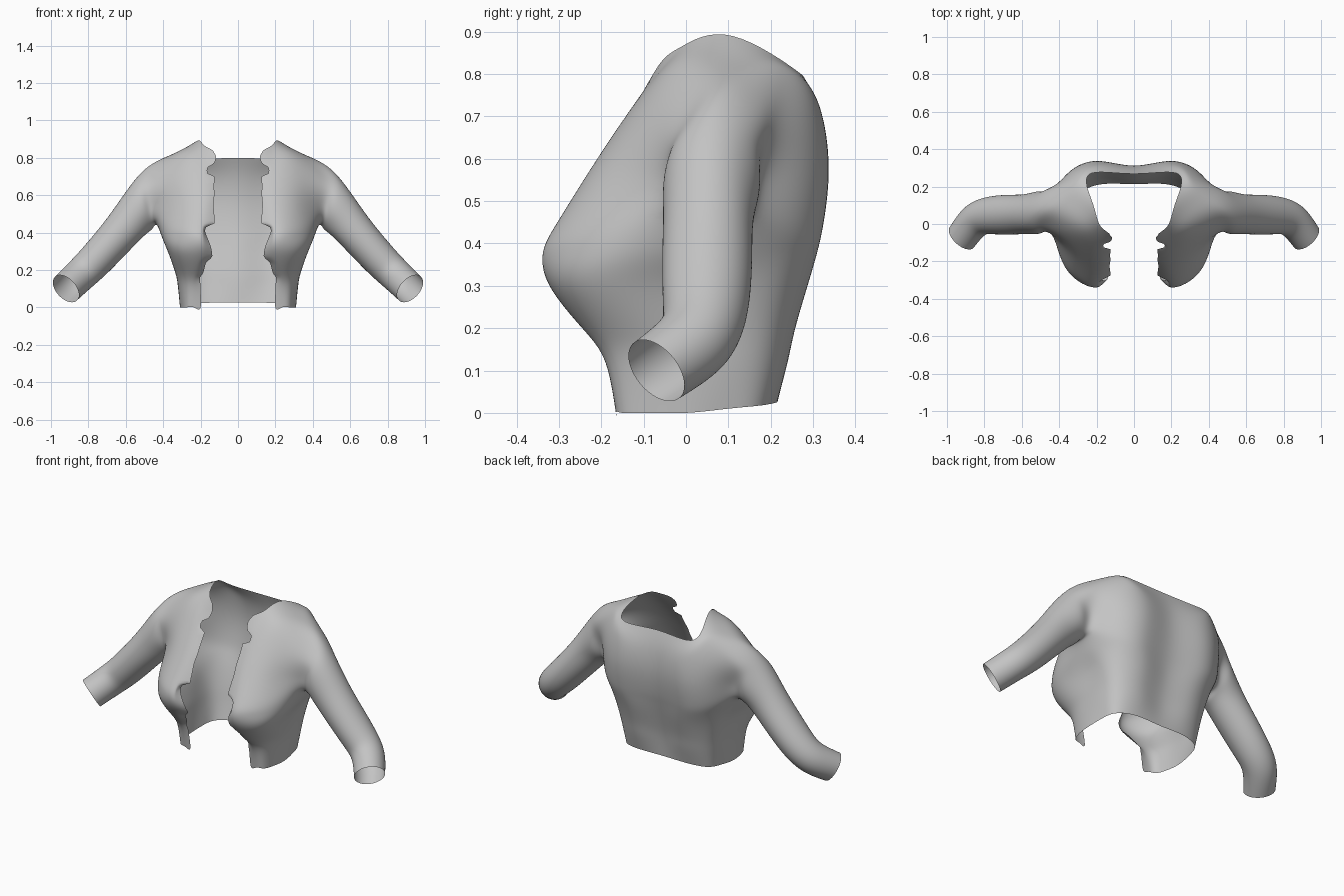
import bpy, bmesh, math
from mathutils import Vector

if "Cube" in bpy.data.objects:
    bpy.data.objects.remove(bpy.data.objects["Cube"])

# Body rows: front edge -> bust -> side -> back -> back centre, as (x, y[, z])
LOWER = [
    (0.00, [(.20, -.165), (.235, -.165), (.275, -.15), (.30, -.09), (.31, 0), (.30, .10, .01),
            (.265, .18, .018), (.15, .215, .025), (0, .213, .025)]),
    (0.12, [(.195, -.185), (.24, -.19), (.285, -.165), (.315, -.09), (.322, .01), (.315, .12),
            (.27, .205), (.15, .24), (0, .225)]),
    (0.20, [(.17, -.225), (.23, -.245), (.30, -.205), (.338, -.10), (.335, .03), (.325, .14),
            (.28, .22), (.16, .258), (0, .24)]),
    (0.30, [(.13, -.29), (.21, -.322), (.32, -.275), (.375, -.14), (.36, .04), (.35, .15),
            (.30, .24), (.17, .287), (0, .265)]),
    (0.38, [(.13, -.30), (.22, -.337), (.34, -.265), (.405, -.125), (.40, .05), (.38, .16),
            (.32, .26), (.19, .31), (0, .285)]),
    (0.45, [(.125, -.275), (.22, -.303), (.34, -.235), (.43, -.07, .47), (.435, .05, .44),
            (.42, .165, .46), (.34, .27), (.20, .325), (0, .30)]),
]
# Rows above the armpit: the side column is left open for the armhole
UPPER = [
    (0.57, [(.125, -.215), (.2, -.228), (.32, -.175), (.44, -.055, .55), None, (.43, .18, .55),
            (.35, .275), (.20, .337), (0, .312)]),
    (0.70, [(.125, -.135), (.2, -.142), (.32, -.10), (.46, -.04, .64), None, (.45, .19, .64),
            (.34, .27), (.20, .322), (0, .30)]),
    (0.80, [(.12, -.065, .82), (.18, -.01, .865), (.30, -.01, .82), (.455, .01, .72), None,
            (.455, .175, .72), (.32, .22, .81), (.24, .265, .805), (0, .268)]),
]
# Shoulder seam, from neck to arm
SEAM = {1: (.22, .11, .89), 2: (.33, .115, .828), 3: (.455, .09, .77)}
# Sleeve rings: centre, direction, radius across, radius front to back
SLEEVE = [
    ((.507, .062, .548), (.92, 0, -.36), .136, .113),
    ((.575, .053, .465), (.72, 0, -.70), .110, .107),
    ((.665, .05, .36), (.68, 0, -.74), .100, .106),
    ((.77, .045, .245), (.67, -.12, -.72), .094, .100),
    ((.85, .015, .167), (.62, -.45, -.60), .089, .092),
    ((.92, -.07, .10), (.58, -.62, -.53), .086, .084),
]
# Ragged front edge: (z, x)
RAGGED = [(0, .2), (.16, .2), (.18, .185), (.24, .175), (.27, .14), (.30, .14), (.41, .177),
          (.43, .17), (.45, .125), (.55, .132), (.6, .125), (.70, .125), (.72, .17), (.75, .165),
          (.77, .13), (.83, .115)]


def lerp_table(table, z):
    for (z0, a), (z1, b) in zip(table, table[1:]):
        if z <= z1:
            return a + (b - a) * max(0, z - z0) / (z1 - z0)
    return table[-1][1]


def add_half(bm, side):
    grid = {}

    def vert(p):
        return bm.verts.new((p[0] * side, p[1], p[2]))

    # Body panels
    rows = LOWER + UPPER
    for r, (z, pts) in enumerate(rows):
        for c, p in enumerate(pts):
            if p:
                grid[r, c] = vert(p if len(p) == 3 else (p[0], p[1], z))
    top = len(rows)
    for c, p in SEAM.items():
        grid[top, c] = grid[top, 8 - c] = vert(p)
    for r in range(top):
        for c in range(8):
            keys = [(r, c), (r, c + 1), (r + 1, c + 1), (r + 1, c)]
            if all(k in grid for k in keys):
                bm.faces.new([grid[k] for k in keys])
    # Sleeve grown out of the armhole
    a = len(LOWER) - 1
    ring = [grid[a, 4]] + [grid[r, 3] for r in range(a, top + 1)]
    ring += [grid[r, 5] for r in range(top - 1, a - 1, -1)]
    n = len(ring)
    for c, d, ru, rv in SLEEVE:
        d = Vector(d).normalized()
        u = Vector((-.72, 0, -.69))
        u = (u - d * u.dot(d)).normalized()
        v = u.cross(d)
        new = []
        for k in range(n):
            t = 2 * math.pi * k / n
            new.append(vert(Vector(c) + u * ru * math.cos(t) + v * rv * math.sin(t)))
        for k in range(n):
            j = (k + 1) % n
            bm.faces.new((ring[k], ring[j], new[j], new[k]))
        ring = new


def limit_point(v):
    # Where a subdivided surface will place this cage vertex
    if v.is_boundary:
        ends = [e.other_vert(v).co for e in v.link_edges if e.is_boundary]
        return (v.co * 4 + ends[0] + ends[1]) / 6
    n = len(v.link_edges)
    total = v.co * n * n
    for e in v.link_edges:
        total = total + e.other_vert(v).co * 4
    for l in v.link_loops:
        total = total + l.link_loop_next.link_loop_next.vert.co
    return total / (n * (n + 5))


# Cage for both halves
bm = bmesh.new()
for side in (1, -1):
    add_half(bm, side)
bmesh.ops.remove_doubles(bm, verts=bm.verts, dist=0.0005)
bmesh.ops.recalc_face_normals(bm, faces=bm.faces)
# Push the cage outward so the smooth surface passes through the given points
target = {v: v.co.copy() for v in bm.verts}
for _ in range(10):
    moves = [(v, target[v] - limit_point(v)) for v in bm.verts]
    for v, m in moves:
        v.co += m
mesh = bpy.data.meshes.new("cropped_jacket")
bm.to_mesh(mesh)
bm.free()
jacket = bpy.data.objects.new("cropped_jacket", mesh)
bpy.context.collection.objects.link(jacket)
bpy.context.view_layer.objects.active = jacket
jacket.select_set(True)
sub = jacket.modifiers.new("smooth", 'SUBSURF')
sub.levels = sub.render_levels = 3
bpy.ops.object.modifier_apply(modifier=sub.name)

# Ragged opening down the front
base = [(p[1][0][2] if len(p[1][0]) == 3 else p[0], p[1][0][0]) for p in LOWER + UPPER]
for v in jacket.data.vertices:
    x, y, z = v.co
    if y < -.05 and z < .83 and abs(x) < .3:
        b = lerp_table(base, z)
        w = min(1, max(0, 1 - (abs(x) - b) / .06))
        v.co.x += math.copysign(w * (lerp_table(RAGGED, z) - b), x)

# Cloth colour
cloth = bpy.data.materials.new("grey_cloth")
cloth.diffuse_color = (.55, .55, .55, 1)
cloth.use_nodes = True
cloth.node_tree.nodes["Principled BSDF"].inputs["Base Color"].default_value = cloth.diffuse_color
jacket.data.materials.append(cloth)
bpy.ops.object.shade_smooth()
